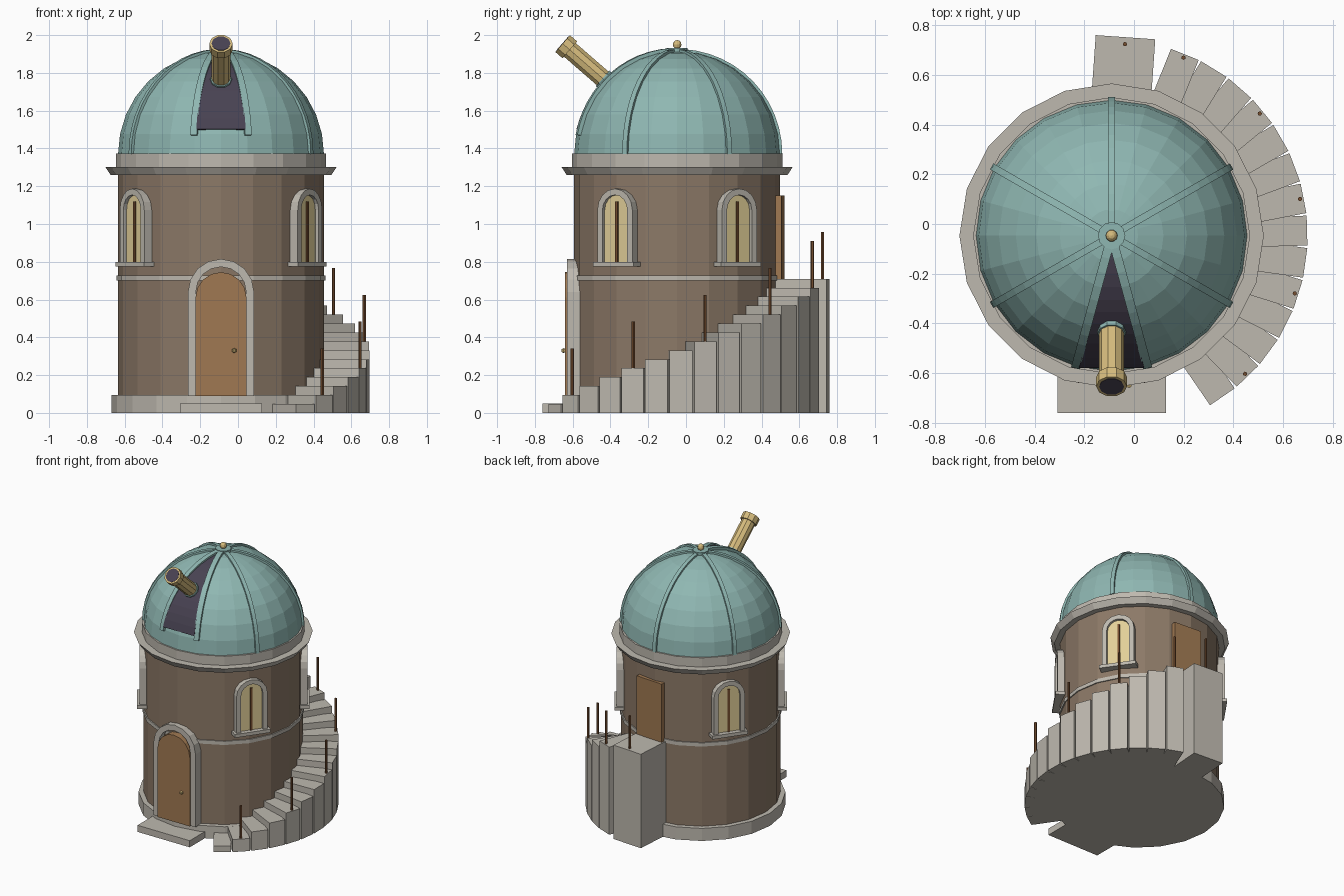
import bpy, bmesh, math
from mathutils import Vector, Matrix

if "Cube" in bpy.data.objects:
    bpy.data.objects.remove(bpy.data.objects["Cube"])

C = Vector((-0.09, -0.047, 0))     # tower axis


def mat(name, r, g, b):
    m = bpy.data.materials.new(name)
    lin = [((c / 255 + 0.055) / 1.055) ** 2.4 for c in (r, g, b)]
    m.diffuse_color = (*lin, 1)
    m.use_nodes = True
    m.node_tree.nodes["Principled BSDF"].inputs["Base Color"].default_value = m.diffuse_color
    return m


STONE = mat("pale stone", 190, 185, 175)
WALL = mat("brown wall", 140, 121, 103)
TEAL = mat("teal copper", 143, 183, 178)
DARK = mat("dark opening", 72, 66, 82)
BRASS = mat("brass", 214, 188, 125)
WOOD = mat("door wood", 160, 121, 82)
RAIL = mat("dark wood", 118, 78, 48)
GLASS = mat("lit window", 226, 207, 152)


def make(name, verts, faces, material, matrix=None):
    bm = bmesh.new()
    vs = [bm.verts.new(v) for v in verts]
    for f in faces:
        bm.faces.new([vs[i] for i in f])
    bmesh.ops.remove_doubles(bm, verts=bm.verts, dist=1e-5)
    bmesh.ops.recalc_face_normals(bm, faces=bm.faces)
    me = bpy.data.meshes.new(name)
    bm.to_mesh(me)
    bm.free()
    me.materials.append(material)
    ob = bpy.data.objects.new(name, me)
    bpy.context.collection.objects.link(ob)
    ob.matrix_world = matrix if matrix else Matrix.Translation(C)
    return ob


def lathe(name, prof, n, material, matrix=None):
    """Spin (radius, height) profile around z, with end caps."""
    k = len(prof)
    verts = [(r * math.cos(2 * math.pi * i / n), r * math.sin(2 * math.pi * i / n), z)
             for i in range(n) for r, z in prof]
    faces = [(i * k + j, (i + 1) % n * k + j, (i + 1) % n * k + j + 1, i * k + j + 1)
             for i in range(n) for j in range(k - 1)]
    faces += [[i * k for i in range(n)], [i * k + k - 1 for i in range(n)]]
    return make(name, verts, faces, material, matrix)


def facing(az):
    """Local x = sideways, y = outwards from the axis, z = up."""
    a = math.radians(az)
    m = Matrix(((-math.sin(a), math.cos(a), 0), (math.cos(a), math.sin(a), 0), (0, 0, 1)))
    return Matrix.Translation(C) @ m.to_4x4()


def box(name, az, u, d, z, material):
    verts = [(a, b, c) for a in u for b in d for c in z]
    faces = [(0, 1, 3, 2), (4, 5, 7, 6), (0, 1, 5, 4), (2, 3, 7, 6), (0, 2, 6, 4), (1, 3, 7, 5)]
    return make(name, verts, faces, material, facing(az))


def arch(w, z0, z1, n=8):
    """Round-topped outline, half width w."""
    top = [(w * math.cos(math.pi * i / n), z1 - w + w * math.sin(math.pi * i / n)) for i in range(n + 1)]
    return [(w, z0)] + top + [(-w, z0)]


def arch_plate(name, az, w, z0, z1, d, material):
    o = arch(w, z0, z1)
    n = len(o)
    verts = [(u, y, z) for y in d for u, z in o]
    faces = [list(range(n)), list(range(n, 2 * n))]
    faces += [(i, (i + 1) % n, n + (i + 1) % n, n + i) for i in range(n)]
    return make(name, verts, faces, material, facing(az))


def arch_frame(name, az, w, wi, z0, z1, d, material):
    o, q = arch(w, z0, z1), arch(wi, z0, z1 - (w - wi))
    n = len(o)
    rings = [(o, d[0]), (o, d[1]), (q, d[1]), (q, d[0])]
    verts = [(u, y, z) for ring, y in rings for u, z in ring]
    faces = [(k * n + i, k * n + i + 1, (k + 1) % 4 * n + i + 1, (k + 1) % 4 * n + i)
             for k in range(4) for i in range(n - 1)]
    faces += [(0, n, 2 * n, 3 * n), (n - 1, 2 * n - 1, 3 * n - 1, 4 * n - 1)]
    return make(name, verts, faces, material, facing(az))


DZ, DR = 1.37, 0.545               # dome base height and radius


def meridian(name, az, half, el0, el1, r0, r1, material, n=12):
    """Curved strip up the dome; half(e) gives half width at elevation e."""
    verts, faces = [], []
    for i in range(n + 1):
        e = math.radians(el0 + (el1 - el0) * i / n)
        for r, s in ((r0, -1), (r1, -1), (r1, 1), (r0, 1)):
            verts.append((s * half(e), r * math.cos(e), DZ + r * math.sin(e)))
    for i in range(n):
        faces += [(4 * i + k, 4 * i + (k + 1) % 4, 4 * i + 4 + (k + 1) % 4, 4 * i + 4 + k) for k in range(4)]
    faces += [(0, 1, 2, 3), tuple(4 * n + k for k in range(4))]
    return make(name, verts, faces, material, facing(az))


# Tower body
lathe("plinth", [(0.58, 0), (0.58, 0.095)], 20, STONE)
lathe("tower_wall", [(0.545, 0.09), (0.545, 1.27)], 20, WALL)
lathe("string_course", [(0.553, 0.70), (0.553, 0.728)], 20, STONE)
lathe("cornice", [(0.585, 1.26), (0.612, 1.302)], 20, STONE)
lathe("dome_ring", [(0.557, 1.30), (0.557, 1.372)], 20, STONE)

# Dome with ribs, slit and finial
lathe("dome", [(DR * math.cos(math.pi * i / 16), DZ + DR * math.sin(math.pi * i / 16)) for i in range(9)], 24, TEAL)
for az in (-30, 30, 90, 150, 210):
    meridian("dome_rib", az, lambda e: 0.014, 0, 87, 0.53, 0.557, TEAL)
for az in (-105.3, -74.7):
    meridian("slit_rib", az, lambda e: 0.018, 10.5, 87, 0.53, 0.562, TEAL)
meridian("slit", -90, lambda e: 0.135 * math.cos(e), 14, 86, 0.52, 0.549, DARK)
lathe("finial_disc", [(0.055, 1.905), (0.055, 1.932)], 12, TEAL)
lathe("finial_ball", [(0.024 * math.sin(math.pi * i / 6), 1.95 - 0.024 * math.cos(math.pi * i / 6))
                      for i in range(7)], 10, BRASS)

# Telescope, local z along the tube
tip, axis = Vector((C.x, -0.653, 1.955)), Vector((0, -0.755, 0.656))
T = Matrix.Translation(tip) @ axis.to_track_quat('Z', 'Y').to_matrix().to_4x4()
lathe("telescope_tube", [(0.05, -0.357), (0.05, -0.03)], 10, BRASS, T)
lathe("telescope_hood", [(0.062, -0.05), (0.062, 0)], 10, BRASS, T)
lathe("telescope_lens", [(0.05, -0.01), (0.05, 0.002)], 10, DARK, T)
lathe("telescope_collar", [(0.057, -0.305), (0.057, -0.28)], 10, TEAL, T)

# Windows
for az in (-35, 35, 145, 215):
    arch_frame("window_frame", az, 0.113, 0.08, 0.79, 1.187, (0.52, 0.575), STONE)
    arch_plate("window_glass", az, 0.085, 0.79, 1.155, (0.52, 0.554), GLASS)
    box("window_mullion", az, (-0.008, 0.008), (0.54, 0.562), (0.80, 1.12), RAIL)
    box("window_sill", az, (-0.13, 0.13), (0.5, 0.59), (0.775, 0.80), STONE)

# Front door and step
arch_frame("door_frame", -90, 0.175, 0.133, 0.09, 0.815, (0.5, 0.582), STONE)
arch_plate("front_door", -90, 0.135, 0.09, 0.745, (0.5, 0.593), WOOD)
lathe("door_knob", [(0, -0.013), (0.011, -0.007), (0.011, 0.007), (0, 0.013)], 8, BRASS,
      Matrix.Translation((-0.02, -0.648, 0.33)))
box("front_step", -90, (-0.218, 0.218), (0.5, 0.712), (0, 0.05), STONE)

# Outside stair, landing, back door and rail posts
RISE = 0.0473


def post(az, z):
    lathe("rail_post", [(0.009, z - 0.01), (0.009, z + 0.247)], 6, RAIL,
          facing(az) @ Matrix.Translation((0, 0.772, 0)))


for i in range(14):
    az, top = -55.5 + 9.5 * i, RISE * (i + 1)
    box("stair_step", az, (-0.06, 0.06), (0.52, 0.786), (0, top), STONE)
    if i % 3 == 1:
        post(az, top)
box("stair_landing", 86, (-0.12, 0.12), (0.5, 0.80), (0, RISE * 15), STONE)
post(86, RISE * 15)
box("back_door", 86, (-0.11, 0.11), (0.5, 0.562), (RISE * 15, 1.15), WOOD)
